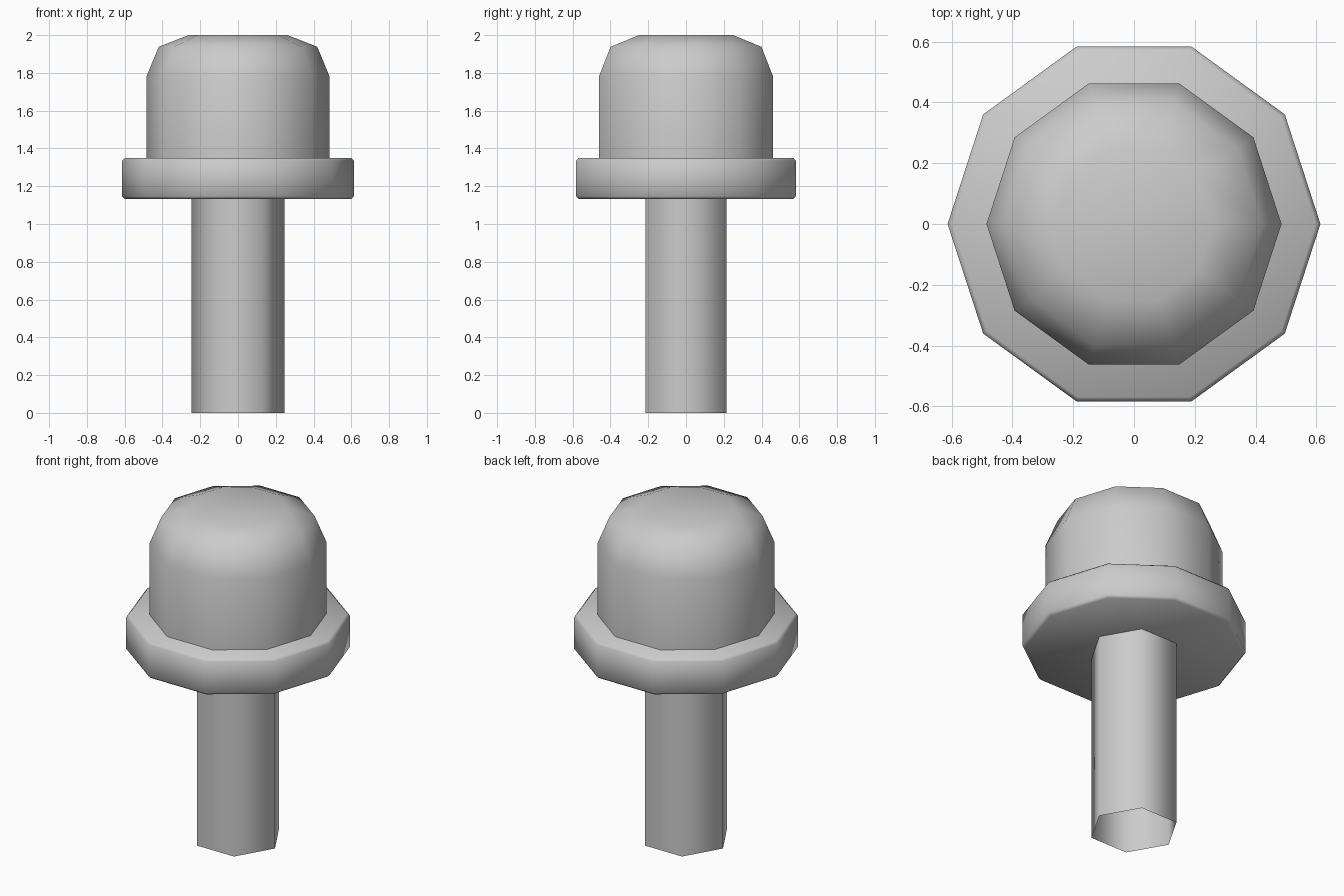
import bpy
import bmesh
from math import cos, sin, pi, radians

if "Cube" in bpy.data.objects:
    bpy.data.objects.remove(bpy.data.objects["Cube"])


def lathe(name, profile, sides, cap_bottom=True, cap_top=True):
    """Sweep a (radius, z) profile around z with a fixed number of sides."""
    bm = bmesh.new()
    rings = [[bm.verts.new((r * cos(2 * pi * i / sides), r * sin(2 * pi * i / sides), z))
              for i in range(sides)] for r, z in profile]
    for low, high in zip(rings, rings[1:]):
        for i in range(sides):
            j = (i + 1) % sides
            bm.faces.new((low[i], low[j], high[j], high[i]))
    if cap_bottom:
        bm.faces.new(rings[0][::-1])
    if cap_top:
        bm.faces.new(rings[-1])
    mesh = bpy.data.meshes.new(name)
    bm.to_mesh(mesh)
    bm.free()
    obj = bpy.data.objects.new(name, mesh)
    bpy.context.collection.objects.link(obj)
    bpy.ops.object.select_all(action='DESELECT')
    obj.select_set(True)
    bpy.context.view_layer.objects.active = obj
    bpy.ops.object.shade_smooth_by_angle(angle=radians(65))
    return obj


# Hexagonal shaft, open at the bottom
lathe("shaft", [(0.247, 0.0), (0.247, 1.135)], 6, cap_bottom=False, cap_top=False)

# Ten-sided flange with small chamfers
lathe("flange", [(0.598, 1.132), (0.613, 1.147), (0.613, 1.335), (0.598, 1.35)], 10)

# Ten-sided rounded head, resting on the flange
lathe("head", [(0.485, 1.35), (0.485, 1.78), (0.42, 1.938), (0.262, 2.0)], 10,
      cap_bottom=False)
